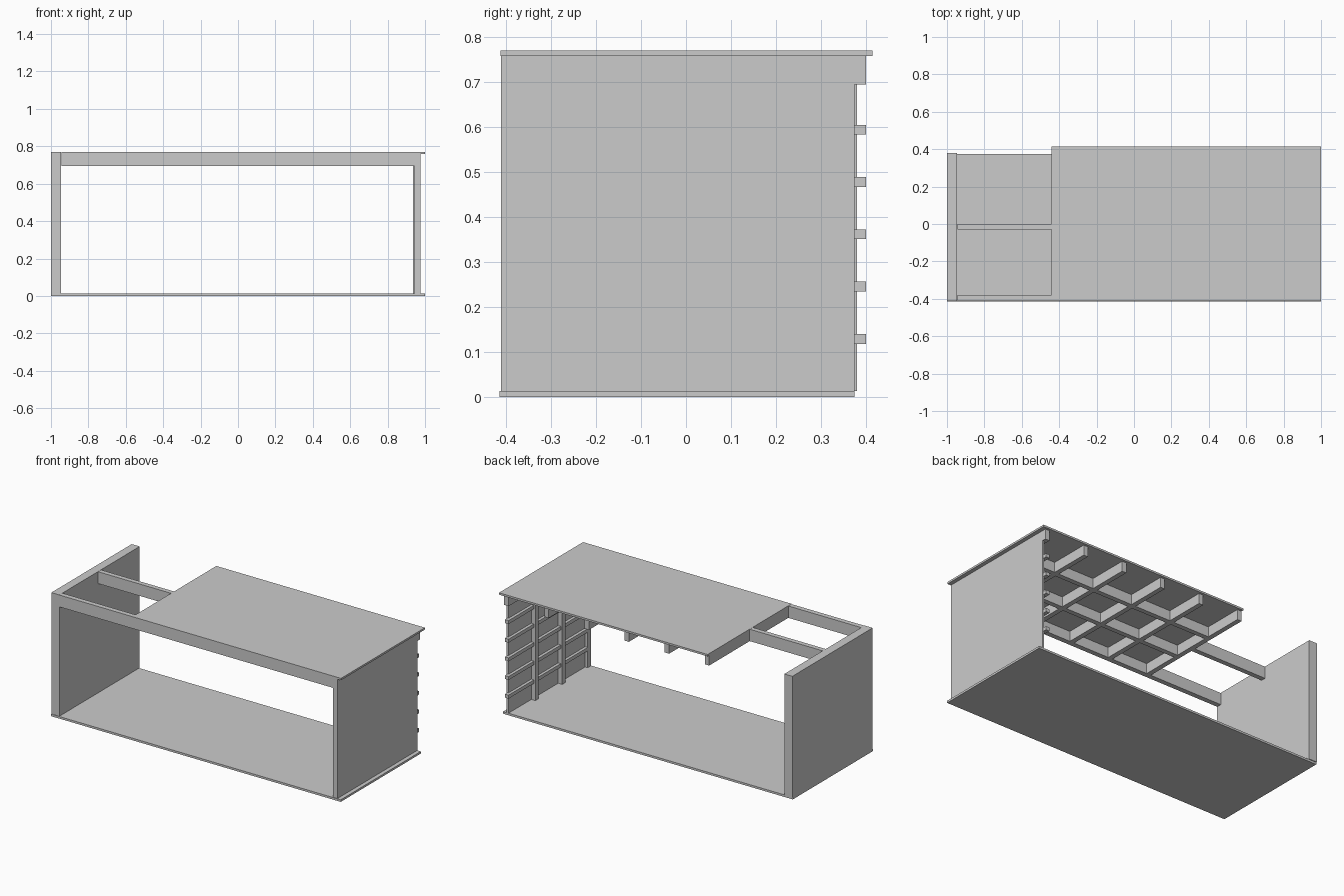
import bpy

if "Cube" in bpy.data.objects:
    bpy.data.objects.remove(bpy.data.objects["Cube"])


def box(name, x, y, z):
    """Box from (min, max) ranges on each axis."""
    bpy.ops.mesh.primitive_cube_add(size=1)
    ob = bpy.context.object
    ob.name = name
    ob.location = [(r[0] + r[1]) / 2 for r in (x, y, z)]
    ob.scale = [r[1] - r[0] for r in (x, y, z)]
    return ob


T = 0.03            # timber thickness
LOW, HIGH = 0.695, 0.76   # roof timber heights

# Floor, roof and walls
box("floor", (-1, 1), (-0.415, 0.375), (0, 0.013))
box("roof_panel", (-0.44, 1), (-0.413, 0.415), (0.758, 0.77))
box("left_wall", (-1, -0.945), (-0.412, 0.38), (0.013, 0.77))
box("right_wall_panel", (0.963, 0.975), (-0.412, 0.375), (0.013, 0.758))

# Front frame
box("front_beam", (-0.945, 0.975), (-0.411, -0.38), (LOW, 0.769))
box("front_post", (0.945, 0.975), (-0.411, -0.38), (0.013, LOW))

# Beam across the open bay
box("open_bay_beam", (-0.945, -0.44), (-0.03, 0), (LOW, 0.769))

# Roof joists running front to back
for i in range(6):
    x = -0.44 + i * 0.277
    box(f"roof_joist_{i + 1}", (x, x + T), (-0.38, 0.4), (LOW, HIGH))

# Lengthwise roof beams with matching wall posts
for i, y in enumerate((-0.13, 0.135)):
    box(f"roof_beam_{i + 1}", (-0.44, 0.965), (y - T / 2, y + T / 2), (LOW, HIGH))
    box(f"wall_post_{i + 1}", (0.935, 0.965), (y - T / 2, y + T / 2), (0.013, LOW))

# Horizontal wall rails
for i in range(5):
    z = 0.129 + i * 0.1163
    box(f"wall_rail_{i + 1}", (0.945, 0.97), (-0.39, 0.4), (z - 0.011, z + 0.011))
